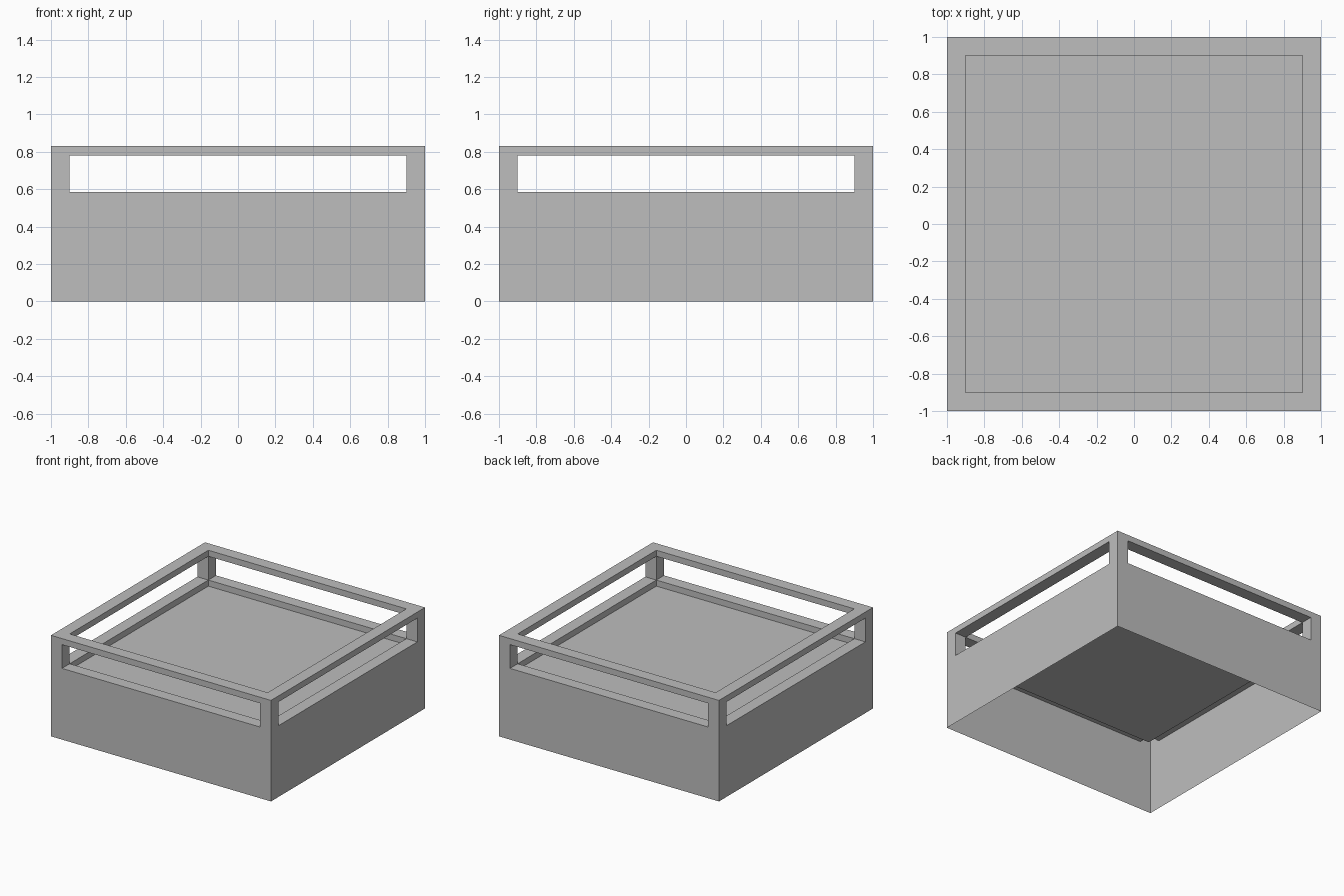
import bpy
import bmesh
from mathutils import Vector

default_cube = bpy.data.objects.get("Cube")
if default_cube:
    bpy.data.objects.remove(default_cube, do_unlink=True)

grey = bpy.data.materials.new("plain_grey")
grey.use_nodes = True
colour = (0.515, 0.515, 0.515, 1)
grey.diffuse_color = colour
grey.node_tree.nodes["Principled BSDF"].inputs["Base Color"].default_value = colour

OUT, IN = 1.0, 0.9
FLOOR, SILL, BEAM, TOP = 0.535, 0.585, 0.78, 0.83
SIDES = ((0, -1), (1, 0), (0, 1), (-1, 0))


def make_part(name, quads):
    """Build one object from quads given as (corners, facing direction)."""
    bm = bmesh.new()
    for corners, facing in quads:
        face = bm.faces.new([bm.verts.new(c) for c in corners])
        face.normal_update()
        if face.normal.dot(Vector(facing)) < 0:
            face.normal_flip()
    bmesh.ops.remove_doubles(bm, verts=bm.verts, dist=0.0001)
    mesh = bpy.data.meshes.new(name)
    bm.to_mesh(mesh)
    bm.free()
    mesh.materials.append(grey)
    bpy.context.collection.objects.link(bpy.data.objects.new(name, mesh))


def upright(side, dist, a, b, z0, z1, sign=1):
    """Vertical quad parallel to one side, facing out (1) or in (-1)."""
    n = Vector((*side, 0))
    t = Vector((-side[1], side[0], 0))
    pts = [n * dist + t * s + Vector((0, 0, z))
           for s, z in ((a, z0), (b, z0), (b, z1), (a, z1))]
    return pts, n * sign


def level(side, a, b, z, sign):
    """Horizontal strip across the rim width of one side."""
    n = Vector((*side, 0))
    t = Vector((-side[1], side[0], 0))
    pts = [n * d + t * s + Vector((0, 0, z))
           for d, s in ((OUT, a), (OUT, b), (IN, b), (IN, a))]
    return pts, (0, 0, sign)


# Outer walls, open underneath
make_part("outer_walls", [upright(s, OUT, -OUT, OUT, 0, SILL) for s in SIDES])

# Sunken floor panel
make_part("floor_panel", [([(x * IN, y * IN, FLOOR) for x, y in
                            ((-1, -1), (1, -1), (1, 1), (-1, 1))], (0, 0, 1))])

# Sills: the ledge under each opening and its step down to the floor
make_part("sills", [q for s in SIDES for q in (
    level(s, -IN, IN, SILL, 1),
    upright(s, IN, -IN, IN, FLOOR, SILL, -1))])

# Hollow corner posts: outer skins and the two cheeks beside the openings
make_part("corner_posts", [q for s in SIDES for q in (
    upright(s, OUT, -OUT, -IN, SILL, TOP),
    upright(s, OUT, IN, OUT, SILL, TOP),
    upright(s, IN, IN, OUT, SILL, BEAM, -1),
    upright(s, IN, -OUT, -IN, SILL, BEAM, -1))])

# Top rim: outer, inner and under faces of each beam, and the flat top
make_part("top_rim", [q for s in SIDES for q in (
    upright(s, OUT, -IN, IN, BEAM, TOP),
    upright(s, IN, -IN, IN, BEAM, TOP, -1),
    level(s, -IN, IN, BEAM, -1),
    level(s, -IN, IN, TOP, 1),
    ([Vector((*s, 0)) * d + Vector((-s[1], s[0], 0)) * e + Vector((0, 0, TOP))
      for d, e in ((IN, IN), (OUT, IN), (OUT, OUT), (IN, OUT))], (0, 0, 1)))])
